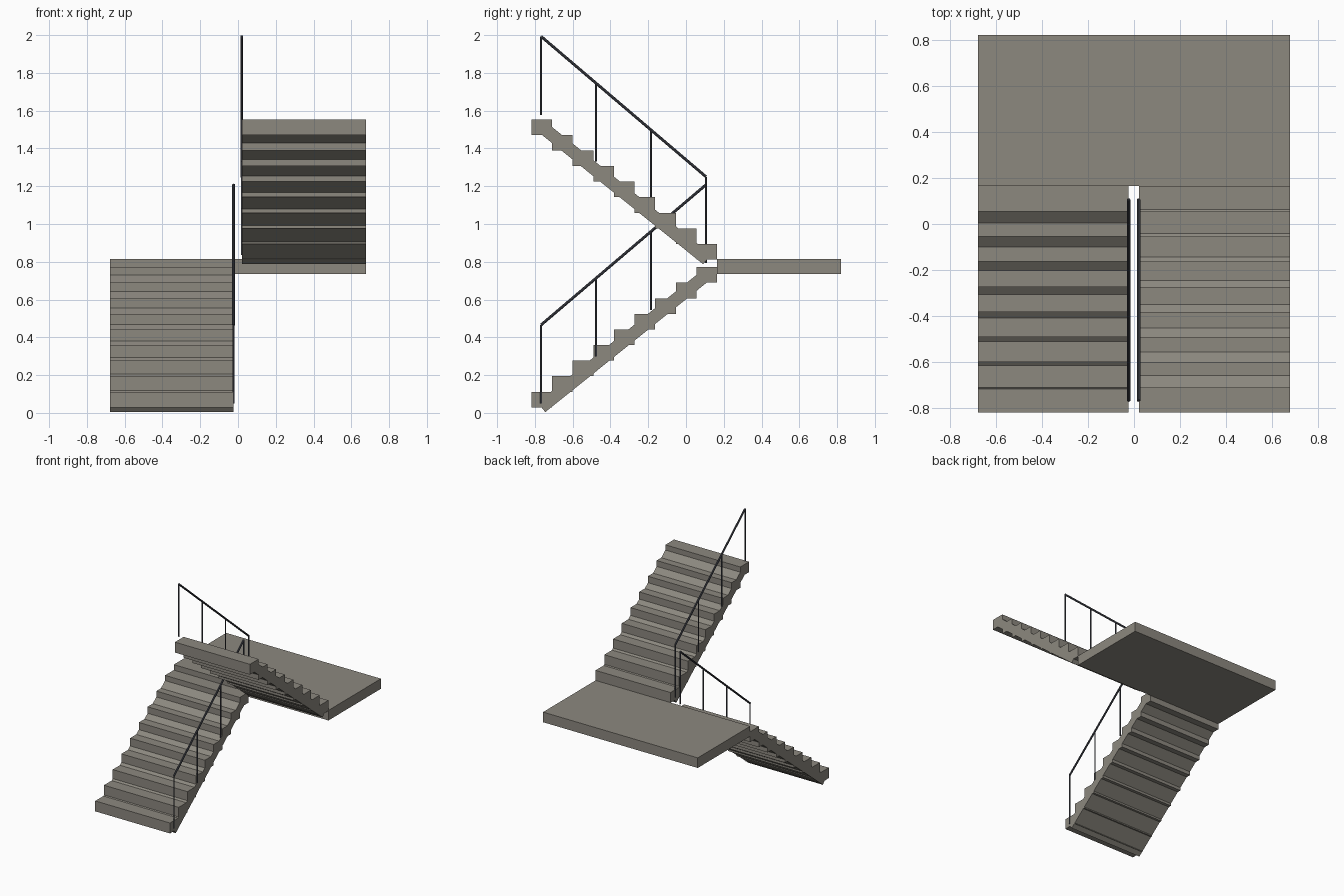
import bpy
import bmesh
from math import atan2, cos, sin
from mathutils import Vector

cube = bpy.data.objects.get("Cube")
if cube:
    bpy.data.objects.remove(cube)


def make_material(name, rgb):
    mat = bpy.data.materials.new(name)
    mat.use_nodes = True
    mat.diffuse_color = (*rgb, 1)
    mat.node_tree.nodes["Principled BSDF"].inputs["Base Color"].default_value = (*rgb, 1)
    return mat


concrete = make_material("warm grey concrete", (0.262, 0.246, 0.212))
steel = make_material("dark steel", (0.062, 0.067, 0.084))


def finish(bm, name, mat):
    bmesh.ops.recalc_face_normals(bm, faces=bm.faces)
    mesh = bpy.data.meshes.new(name)
    bm.to_mesh(mesh)
    bm.free()
    mesh.materials.append(mat)
    obj = bpy.data.objects.new(name, mesh)
    bpy.context.collection.objects.link(obj)
    return obj


def add_prism(bm, outline, x0, x1):
    """Extrude a (y, z) outline from x0 to x1."""
    face = bm.faces.new([bm.verts.new((x0, y, z)) for y, z in outline])
    out = bmesh.ops.extrude_face_region(bm, geom=[face])
    verts = [v for v in out["geom"] if isinstance(v, bmesh.types.BMVert)]
    bmesh.ops.translate(bm, verts=verts, vec=(x1 - x0, 0, 0))


def rect(y0, y1, z0, z1):
    return [(y0, z0), (y1, z0), (y1, z1), (y0, z1)]


def add_rod(bm, start, end, radius):
    start, end = Vector(start), Vector(end)
    axis = end - start
    matrix = axis.to_track_quat("Z", "Y").to_matrix().to_4x4()
    matrix.translation = (start + end) / 2
    bmesh.ops.create_cone(bm, cap_ends=True, segments=8, radius1=radius,
                          radius2=radius, depth=axis.length, matrix=matrix)


STEPS = 9
FRONT, BACK = -0.818, 0.164
TREAD = (BACK - FRONT) / STEPS
RISE = 0.0825
SLAB_FOOT = (-0.745, 0.004)
SLAB_LENGTH = 1.12
SLAB_THICK = 0.066
SLAB_ANGLE = atan2(0.802, 1)


def build_flight(name, x0, x1, lift, reverse):
    """Block steps resting on a slightly steeper sloping slab."""
    def place(outline):
        return [(FRONT + BACK - y if reverse else y, z + lift) for y, z in outline]

    bm = bmesh.new()
    for i in range(STEPS):
        y, z = FRONT + TREAD * i, 0.029 + RISE * i
        add_prism(bm, place(rect(y, y + TREAD, z, z + RISE)), x0, x1)
    c, s = cos(SLAB_ANGLE), sin(SLAB_ANGLE)
    slab = [(SLAB_FOOT[0] + u * c - v * s, SLAB_FOOT[1] + u * s + v * c)
            for u, v in rect(0, SLAB_LENGTH, 0, SLAB_THICK)]
    add_prism(bm, place(slab), x0, x1)
    finish(bm, name, concrete)


def build_railing(name, x, start, end):
    """Four posts under a sloping handrail; start and end are (y, z)."""
    low, high = Vector((x, *start)), Vector((x, *end))
    bm = bmesh.new()
    for i in range(4):
        top = low.lerp(high, i / 3)
        add_rod(bm, top - Vector((0, 0, 0.415)), top, 0.005)
    finish(bm, name + "_posts", steel)
    bm = bmesh.new()
    add_rod(bm, low, high, 0.0075)
    finish(bm, name + "_handrail", steel)


# Stair flights
build_flight("lower_flight", -0.677, -0.023, 0, False)
build_flight("upper_flight", 0.021, 0.677, 0.783, True)

# Half landing
bm = bmesh.new()
add_prism(bm, rect(BACK, 0.82, 0.735, 0.815), -0.677, 0.677)
finish(bm, "landing", concrete)

# Railings along the stairwell
build_railing("lower_railing", -0.023, (-0.767, 0.466), (0.106, 1.208))
build_railing("upper_railing", 0.02, (0.106, 1.25), (-0.767, 1.993))
